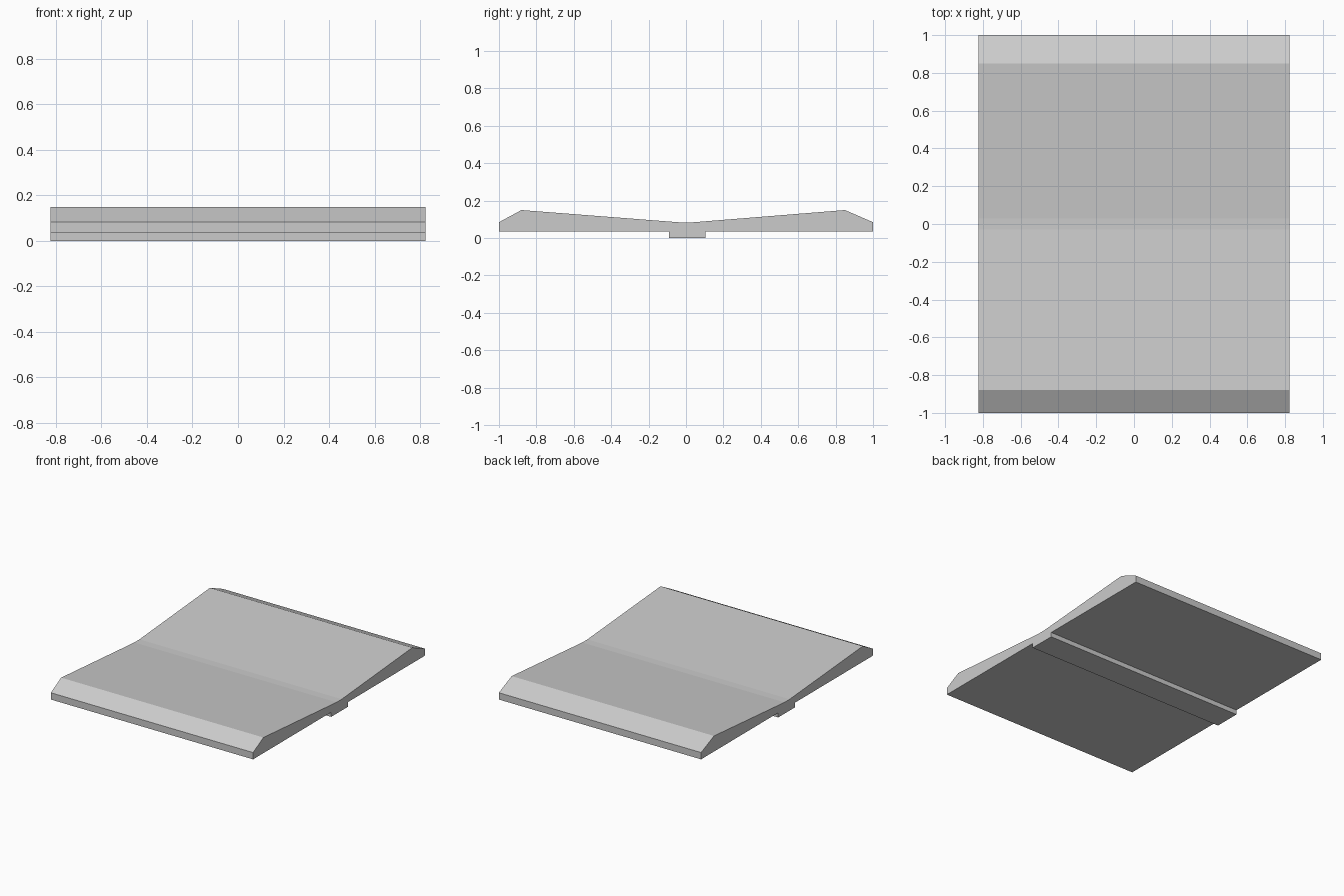
import bpy
import bmesh

cube = bpy.data.objects.get("Cube")
if cube:
    bpy.data.objects.remove(cube, do_unlink=True)

HALF_WIDTH = 0.823

# Single plain grey
grey = bpy.data.materials.new("plain_grey")
grey.use_nodes = True
colour = (0.6, 0.6, 0.6, 1)
grey.diffuse_color = colour
grey.node_tree.nodes["Principled BSDF"].inputs["Base Color"].default_value = colour


def extrude_profile(name, profile):
    """Sweep a closed (y, z) outline across the full width."""
    bm = bmesh.new()
    face = bm.faces.new([bm.verts.new((-HALF_WIDTH, y, z)) for y, z in profile])
    swept = bmesh.ops.extrude_face_region(bm, geom=[face])["geom"]
    verts = [v for v in swept if isinstance(v, bmesh.types.BMVert)]
    bmesh.ops.translate(bm, verts=verts, vec=(2 * HALF_WIDTH, 0, 0))
    bmesh.ops.recalc_face_normals(bm, faces=bm.faces)
    mesh = bpy.data.meshes.new(name)
    bm.to_mesh(mesh)
    bm.free()
    mesh.materials.append(grey)
    obj = bpy.data.objects.new(name, mesh)
    bpy.context.collection.objects.link(obj)
    return obj


# Dished slab with bevelled ends, a shallow valley and a low keel below
extrude_profile("dished_slab", [
    (-1, 0.034), (-1, 0.084), (-0.88, 0.149),   # front lip
    (-0.03, 0.083), (0.03, 0.083),              # valley floor
    (0.85, 0.149), (1, 0.084), (1, 0.034),      # back lip
    (0.104, 0.034), (0.104, 0),                 # keel
    (-0.092, 0), (-0.092, 0.034),
])
